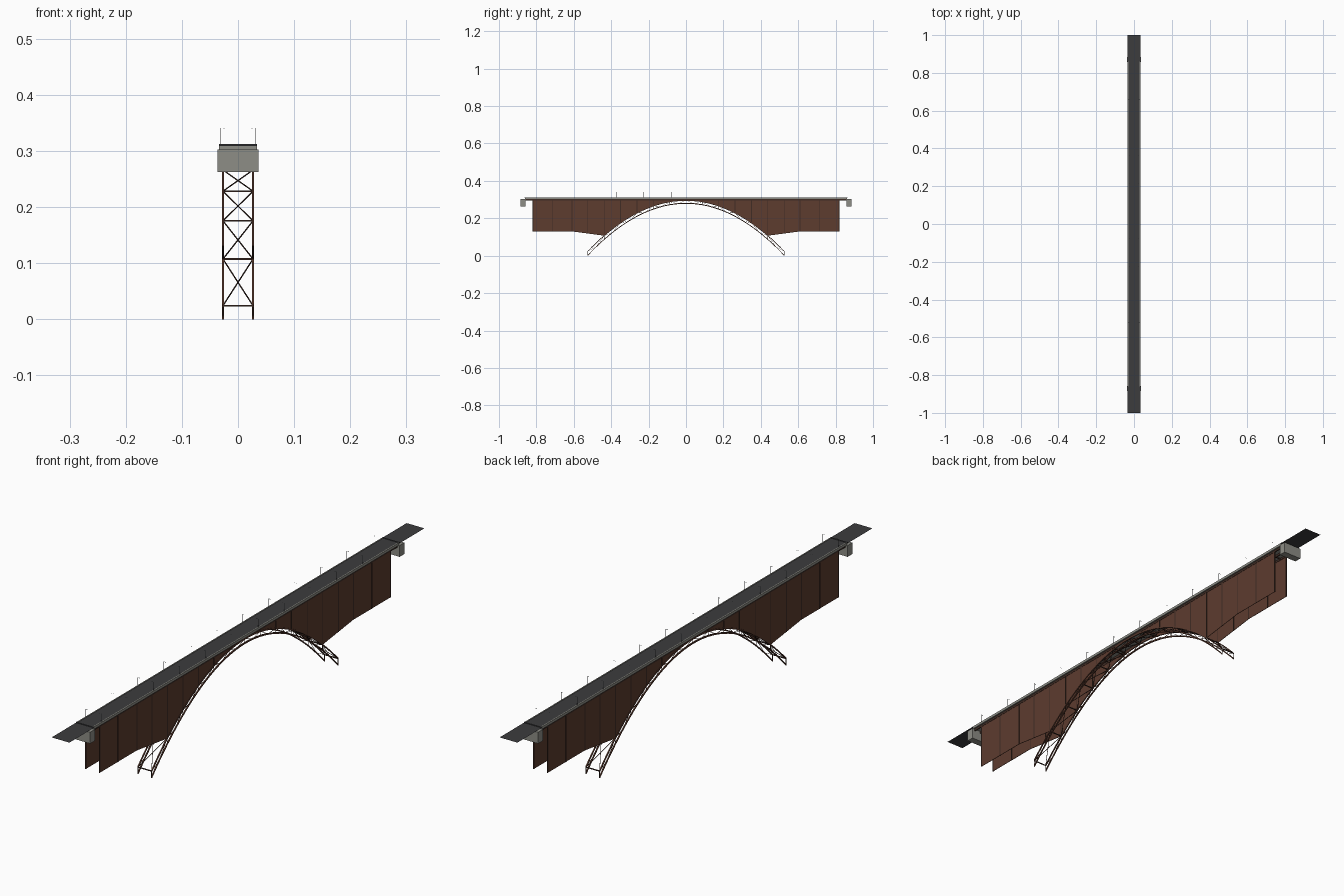
import bpy, bmesh
from mathutils import Vector

if "Cube" in bpy.data.objects:
    bpy.data.objects.remove(bpy.data.objects["Cube"])


def material(name, rgb):
    m = bpy.data.materials.new(name)
    m.diffuse_color = (*rgb, 1)
    m.use_nodes = True
    m.node_tree.nodes["Principled BSDF"].inputs["Base Color"].default_value = m.diffuse_color
    return m


STEEL = material("weathered_steel", (0.11, 0.045, 0.028))
DARK = material("dark_steel", (0.05, 0.025, 0.018))
CONCRETE = material("concrete", (0.27, 0.27, 0.24))
ASPHALT = material("asphalt", (0.045, 0.045, 0.048))
GREY = material("lamp_grey", (0.25, 0.26, 0.27))


def finish(name, bm, mat):
    bmesh.ops.recalc_face_normals(bm, faces=bm.faces)
    me = bpy.data.meshes.new(name)
    bm.to_mesh(me)
    bm.free()
    me.materials.append(mat)
    ob = bpy.data.objects.new(name, me)
    bpy.context.collection.objects.link(ob)
    return ob


def add_box(bm, lo, hi):
    lo, hi = Vector(lo), Vector(hi)
    vs = bmesh.ops.create_cube(bm, size=1)["verts"]
    for v in vs:
        v.co = Vector((c * s for c, s in zip(v.co, hi - lo))) + (lo + hi) / 2


def add_bar(bm, a, b, w):
    # square bar from a to b
    a, b = Vector(a), Vector(b)
    d = b - a
    rot = d.to_track_quat('Z', 'Y')
    for v in bmesh.ops.create_cube(bm, size=1)["verts"]:
        v.co = rot @ Vector((v.co.x * w, v.co.y * w, v.co.z * d.length)) + (a + b) / 2


def boxes(name, mat, *pairs):
    bm = bmesh.new()
    for lo, hi in pairs:
        add_box(bm, lo, hi)
    return finish(name, bm, mat)


X = 0.0268          # rib centre offset
FOOT = 0.525        # half span
DECK = 0.302        # underside of the slab
PANELS = 6          # panels per half arch


def upper(y):
    return 0.296 - 0.272 * (y / FOOT) ** 2


def lower(y):
    return 0.280 - 0.278 * (y / FOOT) ** 2


def sweep(bm, x, f, w, h, n=48):
    # continuous rectangular chord following z = f(y)
    rings = []
    for i in range(n + 1):
        y = -FOOT + 2 * FOOT * i / n
        z = f(y)
        rings.append([bm.verts.new((x + a * w / 2, y, z + b * h / 2))
                      for a, b in ((-1, -1), (1, -1), (1, 1), (-1, 1))])
    for p, q in zip(rings, rings[1:]):
        for k in range(4):
            bm.faces.new((p[k], p[(k + 1) % 4], q[(k + 1) % 4], q[k]))
    bm.faces.new(rings[0])
    bm.faces.new(rings[-1])


nodes = [FOOT * k / PANELS for k in range(-PANELS, PANELS + 1)]

# arch ribs: two chords each side
bm = bmesh.new()
for x in (-X, X):
    sweep(bm, x, upper, 0.0042, 0.005)
    sweep(bm, x, lower, 0.0042, 0.005)
finish("arch_ribs", bm, STEEL)

# rib web lattice
bm = bmesh.new()
for x in (-X, X):
    for i, y in enumerate(nodes):
        add_bar(bm, (x, y, lower(y)), (x, y, upper(y)), 0.0016)
        if i + 1 < len(nodes):
            y2 = nodes[i + 1]
            m = (y + y2) / 2
            add_bar(bm, (x, y, upper(y)), (x, m, lower(m)), 0.0012)
            add_bar(bm, (x, m, lower(m)), (x, y2, upper(y2)), 0.0012)
finish("arch_web_lattice", bm, DARK)

# cross struts and X bracing between the ribs
bm = bmesh.new()
for i, y in enumerate(nodes):
    add_bar(bm, (-X, y, upper(y)), (X, y, upper(y)), 0.003)
    if i + 1 < len(nodes):
        y2 = nodes[i + 1]
        for s in (-1, 1):
            add_bar(bm, (-s * X, y, upper(y)), (s * X, y2, upper(y2)), 0.0017)
finish("arch_cross_bracing", bm, DARK)

# spandrel walls: flat outside, then following the arch
END = 0.82
BAY = nodes[-2]


def wall_bottom(y):
    a = abs(y)
    if a <= BAY:
        return upper(a)
    if a >= 0.61:
        return 0.13
    t = (a - BAY) / (0.61 - BAY)
    return upper(BAY) * (1 - t) + 0.13 * t


half = [BAY * k / 20 for k in range(1, 21)] + [0.525, 0.61, 0.715, END]
ys = [-y for y in reversed(half)] + [0] + half
for side, x in (("left", -X), ("right", X)):
    bm = bmesh.new()
    low = [bm.verts.new((x - 0.0008, y, wall_bottom(y))) for y in ys]
    top = [bm.verts.new((x - 0.0008, y, DECK)) for y in ys]
    for i in range(len(ys) - 1):
        bm.faces.new((low[i], low[i + 1], top[i + 1], top[i]))
    ext = bmesh.ops.extrude_face_region(bm, geom=bm.faces[:], use_keep_orig=True)
    moved = [g for g in ext["geom"] if isinstance(g, bmesh.types.BMVert)]
    bmesh.ops.translate(bm, verts=moved, vec=(0.0016, 0, 0))
    finish("spandrel_wall_" + side, bm, STEEL)

# columns standing against the walls
cols = []
for y in nodes[1:-1] + [s * v for s in (-1, 1) for v in (0.525, 0.61, 0.715, END - 0.002)]:
    for x in (-X, X):
        cols.append(((x - 0.0016, y - 0.002, wall_bottom(y)), (x + 0.0016, y + 0.002, DECK)))
boxes("columns", DARK, *cols)

# longitudinal girders and floor beams under the deck
girders = [((x - 0.0018, -0.86, 0.294), (x + 0.0018, 0.86, DECK)) for x in (-X, 0, X)]
girders += [((-X, k * 0.0875 - 0.0012, 0.297), (X, k * 0.0875 + 0.0012, DECK))
            for k in range(-9, 10)]
boxes("deck_girders", DARK, *girders)

# deck slab, kerbs, road surface and end joints
boxes("deck_slab", CONCRETE, ((-0.0335, -0.86, DECK), (0.0335, 0.86, 0.3095)))
boxes("kerbs", CONCRETE, *[((s * 0.0315 - 0.002, -0.86, 0.3095), (s * 0.0315 + 0.002, 0.86, 0.3115))
                           for s in (-1, 1)])
boxes("road_surface", ASPHALT, ((-0.0294, -0.86, 0.3094), (0.0294, 0.86, 0.3105)))
boxes("expansion_joints", ASPHALT, *[((-0.0338, s * 0.861 - 0.002, 0.3085), (0.0338, s * 0.861 + 0.002, 0.3118))
                                     for s in (-1, 1)])

# abutments
boxes("abutments", CONCRETE, *[((-0.0366, s * 0.8715 - 0.0135, 0.262), (0.0366, s * 0.8715 + 0.0135, 0.3025))
                               for s in (-1, 1)])

# approach roads: single flat sheets
bm = bmesh.new()
for s in (-1, 1):
    bm.faces.new([bm.verts.new((x, s * y, 0.309)) for x, y in
                  ((-0.035, 0.86), (0.035, 0.86), (0.035, 1.0), (-0.035, 1.0))])
finish("approach_roads", bm, ASPHALT)

# street lamps along both kerbs
bm = bmesh.new()
for i in range(12):
    y = -0.815 + 0.1473 * i
    for s in (-1, 1):
        add_bar(bm, (s * 0.0315, y, 0.31), (s * 0.0315, y, 0.341), 0.0008)
        add_bar(bm, (s * 0.0315, y, 0.3406), (s * 0.025, y, 0.3406), 0.0006)
        add_box(bm, (s * 0.025 - 0.001, y - 0.0006, 0.3395), (s * 0.025 + 0.001, y + 0.0006, 0.3405))
finish("street_lamps", bm, GREY)
